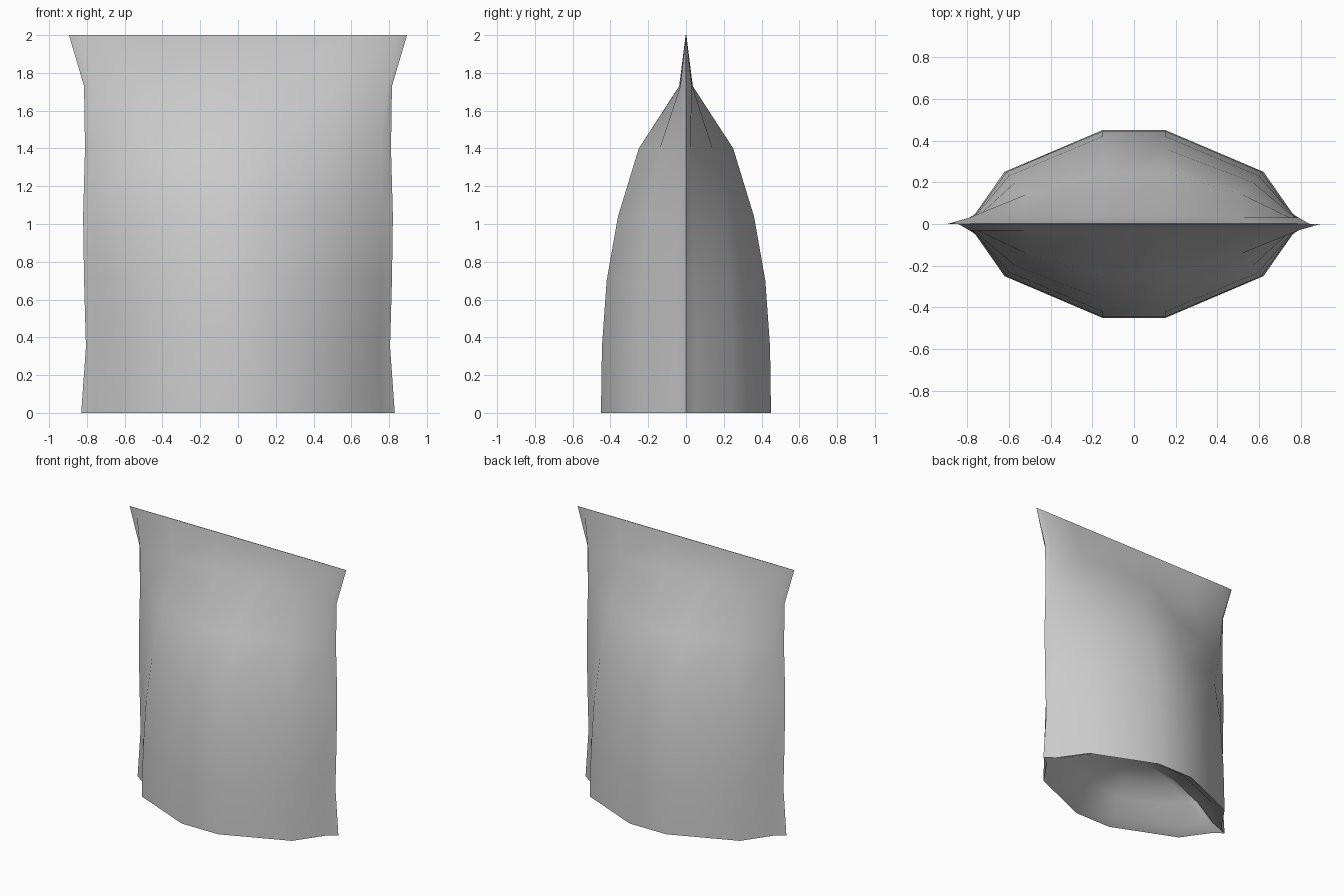
import bpy, bmesh

if "Cube" in bpy.data.objects:
    bpy.data.objects.remove(bpy.data.objects["Cube"])

# Quarter cross-sections: height, then (x, y) from the centre out to the side seam
sections = [
    (0.00, [(.15, .45), (.62, .25), (.76, .05), (.83, 0)]),
    (0.35, [(.15, .445), (.61, .25), (.75, .05), (.805, 0)]),
    (0.70, [(.15, .42), (.60, .23), (.76, .045), (.815, 0)]),
    (1.04, [(.15, .36), (.57, .20), (.76, .04), (.82, 0)]),
    (1.40, [(.15, .25), (.52, .14), (.76, .025), (.81, 0)]),
    (1.73, [(.15, .036), (.52, .034), (.79, .03), (.815, 0)]),
    (2.00, [(.16, .002), (.57, .002), (.84, .001), (.895, 0)]),
]


def full_ring(bm, quarter, z):
    """Mirror a quarter section into a closed loop."""
    loop = list(reversed(quarter)) + [(-x, y) for x, y in quarter]
    loop += [(-x, -y) for x, y in reversed(quarter[:-1])]
    loop += [(x, -y) for x, y in quarter[:-1]]
    return [bm.verts.new((x, y, z)) for x, y in loop]


def bridge(bm, lower, upper):
    n = len(lower)
    for i in range(n):
        j = (i + 1) % n
        bm.faces.new((lower[i], lower[j], upper[j], upper[i]))


bm = bmesh.new()
rings = [full_ring(bm, q, z) for z, q in sections]
for a, b in zip(rings, rings[1:]):
    bridge(bm, a, b)
# closed top seal
bm.faces.new(rings[-1])

# bottom gusset: a narrow hem at the rim, then a dome folded up inside
base = sections[0][1]
inner = rings[0]
for sx, sy, z in [(.87, .84, .045), (.70, .66, .16), (.45, .42, .25), (.2, .15, .29)]:
    ring = full_ring(bm, [(x * sx, y * sy) for x, y in base], z)
    bridge(bm, ring, inner)
    inner = ring
bm.faces.new(inner)

bmesh.ops.recalc_face_normals(bm, faces=bm.faces)
mesh = bpy.data.meshes.new("pouch")
bm.to_mesh(mesh)
bm.free()
pouch = bpy.data.objects.new("pouch", mesh)
bpy.context.collection.objects.link(pouch)
bpy.context.view_layer.objects.active = pouch
pouch.select_set(True)
bpy.ops.object.shade_smooth_by_angle(angle=0.7)
